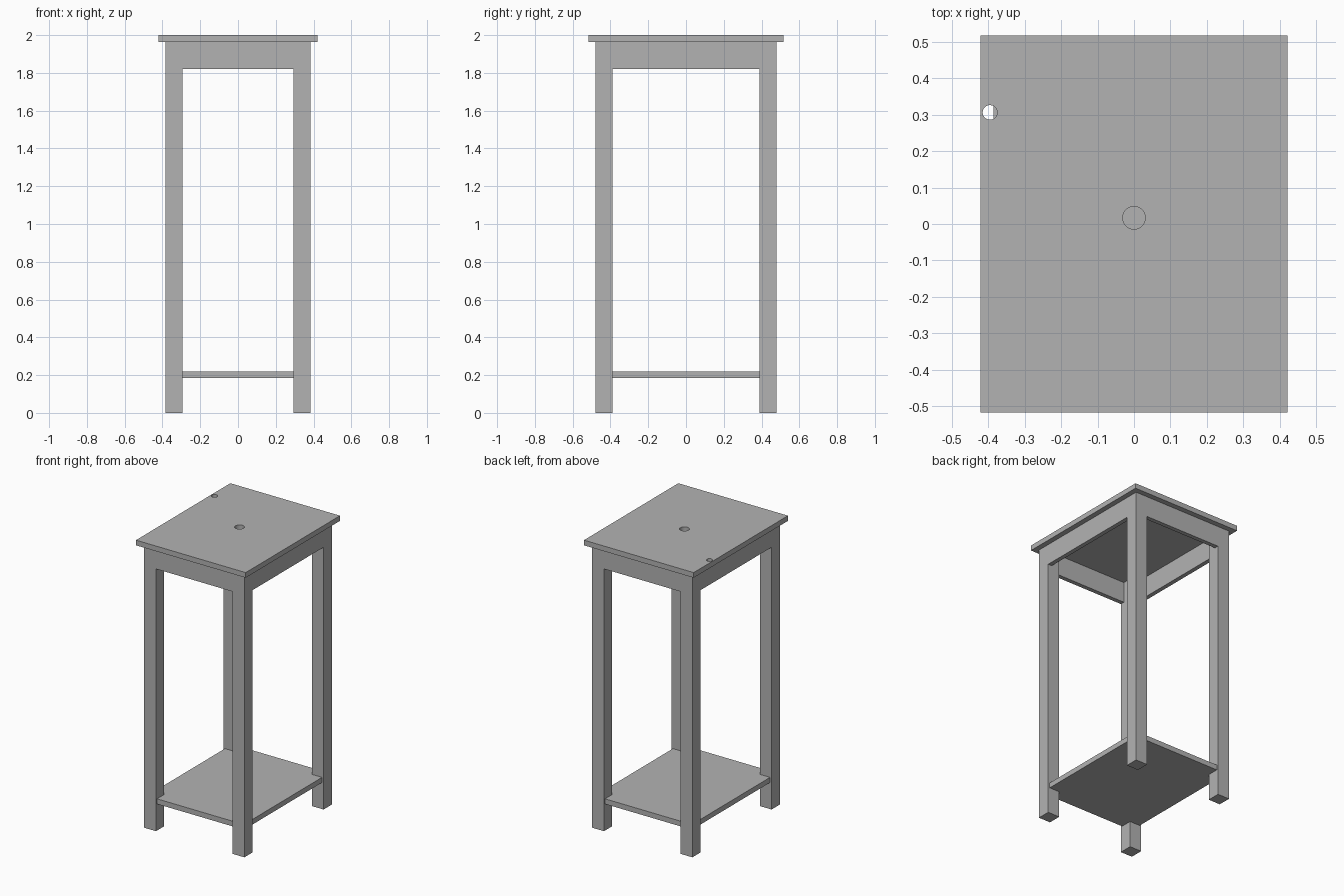
import bpy

if "Cube" in bpy.data.objects:
    bpy.data.objects.remove(bpy.data.objects["Cube"], do_unlink=True)

# Single plain grey finish
grey = bpy.data.materials.new("plain_grey")
grey.use_nodes = True
colour = (0.45, 0.45, 0.45, 1)
grey.diffuse_color = colour
grey.node_tree.nodes["Principled BSDF"].inputs["Base Color"].default_value = colour

# Overall dimensions
TOP_X, TOP_Y = 0.421, 0.517       # half size of the top board
FRAME_X, FRAME_Y = 0.385, 0.48    # half size of the leg frame
LEG = 0.091
BOARD = 0.036
APRON = 0.03
TOP_Z = 2.0
APRON_Z = 1.82
SHELF_Z = 0.184
SHELF_INSET = 0.012


def box(name, low, high):
    """Box between two opposite corners."""
    centre = [(a + b) / 2 for a, b in zip(low, high)]
    bpy.ops.mesh.primitive_cube_add(size=1, location=centre)
    ob = bpy.context.object
    ob.name = name
    ob.scale = [b - a for a, b in zip(low, high)]
    bpy.ops.object.transform_apply(location=False, rotation=False, scale=True)
    ob.data.materials.append(grey)
    return ob


def drill(board, name, x, y, radius):
    """Round hole straight through a board."""
    bpy.ops.mesh.primitive_cylinder_add(vertices=48, radius=radius,
                                        depth=BOARD * 3,
                                        location=(x, y, TOP_Z - BOARD / 2))
    cutter = bpy.context.object
    cutter.name = name
    cutter.data.materials.append(grey)
    cutter.hide_render = True
    mod = board.modifiers.new(name, 'BOOLEAN')
    mod.operation = 'DIFFERENCE'
    mod.solver = 'EXACT'
    mod.object = cutter
    bpy.ops.object.select_all(action='DESELECT')
    board.select_set(True)
    bpy.context.view_layer.objects.active = board
    bpy.ops.object.modifier_apply(modifier=name)
    bpy.data.objects.remove(cutter, do_unlink=True)


# Top board with a centre hole and a small cable hole near the edge
under = TOP_Z - BOARD
top = box("top_board", (-TOP_X, -TOP_Y, under), (TOP_X, TOP_Y, TOP_Z))
drill(top, "centre_hole", 0, 0.017, 0.031)
drill(top, "cable_hole", -0.395, 0.306, 0.02)
bpy.ops.object.shade_smooth_by_angle()

# Four square legs
for sx, side in ((1, "left"), (-1, "right")):
    for sy, end in ((-1, "front"), (1, "back")):
        xs = sorted((sx * FRAME_X, sx * (FRAME_X - LEG)))
        ys = sorted((sy * FRAME_Y, sy * (FRAME_Y - LEG)))
        box(f"{end}_{side}_leg", (xs[0], ys[0], 0), (xs[1], ys[1], under))

# Aprons between the legs, flush with their outer faces
in_x, in_y = FRAME_X - LEG, FRAME_Y - LEG
for sy, end in ((-1, "front"), (1, "back")):
    ys = sorted((sy * FRAME_Y, sy * (FRAME_Y - APRON)))
    box(f"{end}_apron", (-in_x, ys[0], APRON_Z), (in_x, ys[1], under))
for sx, side in ((1, "left"), (-1, "right")):
    xs = sorted((sx * FRAME_X, sx * (FRAME_X - APRON)))
    box(f"{side}_apron", (xs[0], -in_y, APRON_Z), (xs[1], in_y, under))

# Lower shelf let into the legs
half_x, half_y = FRAME_X - SHELF_INSET, FRAME_Y - SHELF_INSET
box("lower_shelf", (-half_x, -half_y, SHELF_Z),
    (half_x, half_y, SHELF_Z + BOARD))
